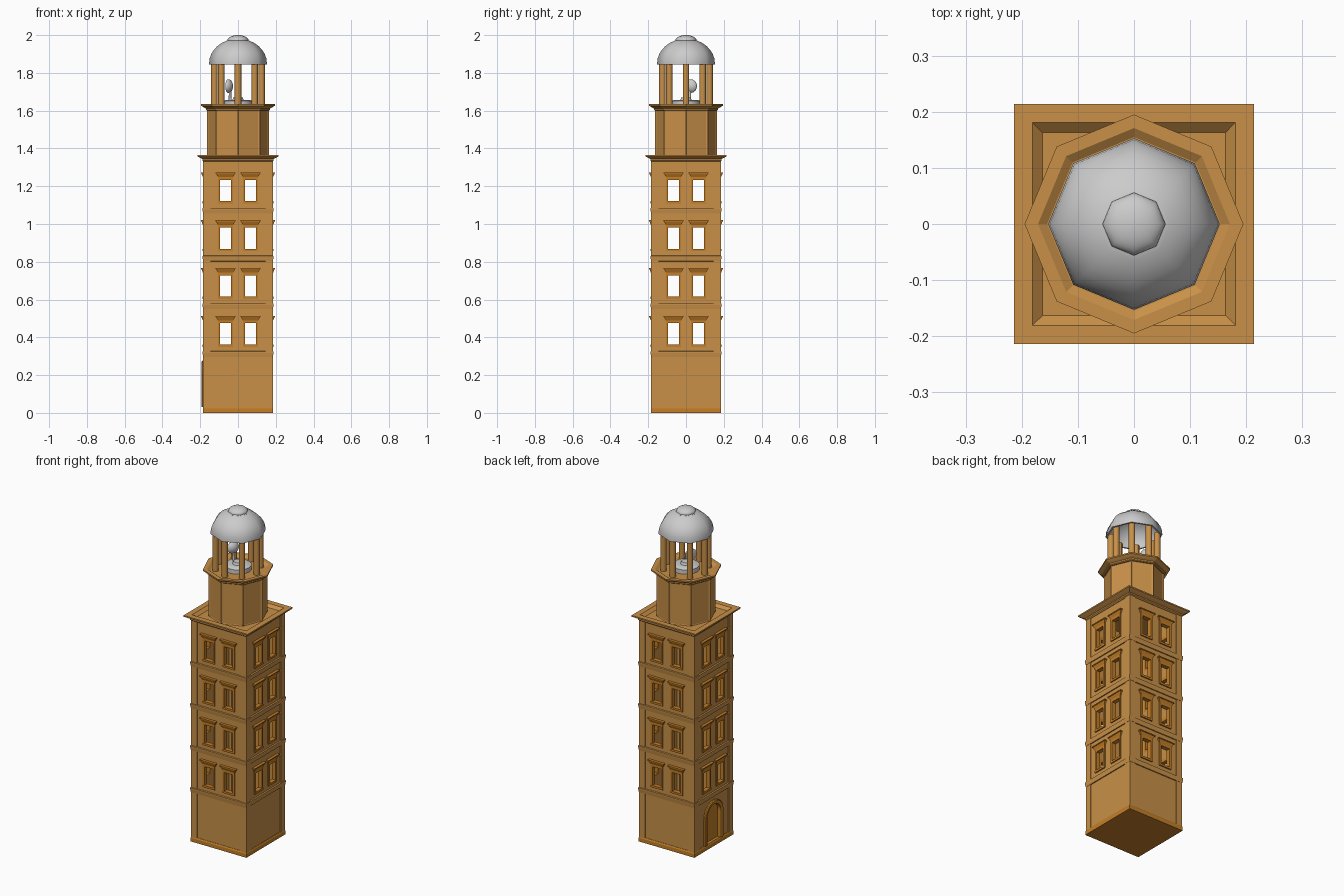
import bpy, bmesh
from math import pi, cos, sin, sqrt
from mathutils import Matrix, Vector

if "Cube" in bpy.data.objects:
    bpy.data.objects.remove(bpy.data.objects["Cube"])


def material(name, col):
    m = bpy.data.materials.new(name)
    m.diffuse_color = (*col, 1)
    m.use_nodes = True
    m.node_tree.nodes["Principled BSDF"].inputs["Base Color"].default_value = m.diffuse_color
    return m


STONE = material("stone", (0.58, 0.28, 0.065))
TRIM = material("trim", (0.55, 0.21, 0.02))


def finish(name, bm, mat=None, smooth=False):
    bmesh.ops.remove_doubles(bm, verts=bm.verts, dist=1e-5)
    bmesh.ops.recalc_face_normals(bm, faces=bm.faces)
    me = bpy.data.meshes.new(name)
    bm.to_mesh(me)
    bm.free()
    ob = bpy.data.objects.new(name, me)
    bpy.context.collection.objects.link(ob)
    if mat:
        me.materials.append(mat)
    if smooth:
        bpy.context.view_layer.objects.active = ob
        ob.select_set(True)
        bpy.ops.object.shade_smooth_by_angle(angle=0.9)
        ob.select_set(False)
    return ob


def lathe(bm, profile, n, closed=False, mtx=Matrix()):
    """Sweep (radius, z) points; n == 4 gives an axis-aligned square of that half-width."""
    k, a0 = (sqrt(2), pi / 4) if n == 4 else (1, 0)
    rings = [[bm.verts.new(mtx @ Vector((k * r * cos(a0 + 2 * pi * i / n), k * r * sin(a0 + 2 * pi * i / n), z)))
              for i in range(n)] for r, z in profile]
    pairs = list(zip(rings, rings[1:])) + ([(rings[-1], rings[0])] if closed else [])
    for a, b in pairs:
        for i in range(n):
            j = (i + 1) % n
            bm.faces.new((a[i], a[j], b[j], b[i]))


def box(bm, lo, hi, mtx=Matrix(), flare=0.0):
    """Box between corners; flare widens the top in x and toward -y."""
    vs = [bm.verts.new(mtx @ Vector((x + (flare if t and s else -flare if t else 0), y - (flare if t and not d else 0), z)))
          for t, z in enumerate((lo[2], hi[2])) for d, y in enumerate((lo[1], hi[1])) for s, x in enumerate((lo[0], hi[0]))]
    for f in ((0, 2, 3, 1), (4, 5, 7, 6), (0, 1, 5, 4), (2, 6, 7, 3), (0, 4, 6, 2), (1, 3, 7, 5)):
        bm.faces.new([vs[i] for i in f])


SIDES = [Matrix.Rotation(i * pi / 2, 4, 'Z') for i in range(4)]
H, STEP = 0.18, 0.253
STOREYS = [k * STEP for k in range(4)]

# Hollow shaft with paired window openings on every side
bm = bmesh.new()
xs = [-H, -0.095, -0.037, 0.037, 0.095, H]
zs = [0.02] + [z + s for s in STOREYS for z in (0.36, 0.475)] + [1.34]
for m in SIDES:
    for i in range(5):
        for j in range(len(zs) - 1):
            if i % 2 and j % 2:
                continue
            q = ((i, j), (i + 1, j), (i + 1, j + 1), (i, j + 1))
            bm.faces.new([bm.verts.new(m @ Vector((xs[a], -H, zs[b]))) for a, b in q])
shaft = finish("shaft_walls", bm, STONE)
mod = shaft.modifiers.new("thickness", 'SOLIDIFY')
mod.thickness, mod.offset, mod.use_even_offset = 0.02, -1, True


# Arched door on the left side
def arch(hw, spring, x):
    pts = [(-hw, 0.03)] + [(-hw * cos(pi * i / 12), spring + hw * sin(pi * i / 12)) for i in range(13)] + [(hw, 0.03)]
    return [Vector((x, y, z)) for y, z in pts]


def arch_slab(name, hw, x0, x1, mat=None):
    b = bmesh.new()
    f = b.faces.new([b.verts.new(p) for p in arch(hw, 0.19, x0)])
    r = bmesh.ops.extrude_face_region(b, geom=[f])
    bmesh.ops.translate(b, vec=(x1 - x0, 0, 0), verts=[v for v in r["geom"] if isinstance(v, bmesh.types.BMVert)])
    return finish(name, b, mat)


cutter = arch_slab("door_cutter", 0.066, -0.25, -0.12)
mod = shaft.modifiers.new("door_hole", 'BOOLEAN')
mod.operation, mod.solver, mod.object = 'DIFFERENCE', 'EXACT', cutter
bpy.context.view_layer.objects.active = shaft
for name in ("thickness", "door_hole"):
    bpy.ops.object.modifier_apply(modifier=name)
bpy.data.objects.remove(cutter)
arch_slab("door_panel", 0.067, -0.166, -0.16, TRIM)

bm = bmesh.new()
loops = [[bm.verts.new(p) for p in arch(hw, 0.19, x)]
         for hw, x in ((0.064, -0.16), (0.064, -0.188), (0.07, -0.192), (0.083, -0.192), (0.088, -0.187), (0.088, -0.175))]
for a, b in zip(loops, loops[1:] + loops[:1]):
    for i in range(len(a) - 1):
        bm.faces.new((a[i], a[i + 1], b[i + 1], b[i]))
for e in (0, -1):
    bm.faces.new([l[e] for l in loops])
finish("door_frame", bm, TRIM)

# Plinth and corner pilasters
bm = bmesh.new()
lathe(bm, [(0, 0), (0.186, 0), (0.186, 0.022), (0.182, 0.03), (0, 0.03)], 4)
finish("plinth", bm, TRIM)
bm = bmesh.new()
for m in SIDES:
    box(bm, (-0.184, -0.184, 0.025), (-0.145, -0.145, 1.34), m)
finish("corner_pilasters", bm, STONE)

# String courses between storeys
bm = bmesh.new()
for s in STOREYS:
    lathe(bm, [(0.175, 0.295 + s), (0.185, 0.297 + s), (0.188, 0.318 + s), (0.188, 0.325 + s), (0.175, 0.328 + s)], 4, True)
finish("string_courses", bm, STONE)

# Window frames with flared hoods
bm = bmesh.new()
for m in SIDES:
    for s in STOREYS:
        up = m @ Matrix.Translation((0, 0, s))
        for c in (-0.066, 0.066):
            for x in (c - 0.04, c + 0.028):
                box(bm, (x, -0.186, 0.36), (x + 0.012, -0.16, 0.475), up)
            box(bm, (c - 0.04, -0.187, 0.35), (c + 0.04, -0.16, 0.362), up)
            box(bm, (c - 0.04, -0.186, 0.475), (c + 0.04, -0.16, 0.492), up)
            box(bm, (c - 0.042, -0.186, 0.49), (c + 0.042, -0.172, 0.508), up, 0.008)
            box(bm, (c - 0.053, -0.197, 0.508), (c + 0.053, -0.172, 0.514), up)
finish("window_frames", bm, TRIM)

# Main cornice with a sunken roof
bm = bmesh.new()
lathe(bm, [(0, 1.33), (0.182, 1.33), (0.188, 1.336), (0.188, 1.344), (0.2, 1.35), (0.214, 1.358), (0.214, 1.366),
           (0.181, 1.366), (0.163, 1.35), (0, 1.35)], 4)
finish("main_cornice", bm, STONE)

# Octagonal drum with recessed panels, and its cornice
bm = bmesh.new()
lathe(bm, [(0.163, 1.345), (0.163, 1.61)], 8)
bmesh.ops.recalc_face_normals(bm, faces=bm.faces)
bmesh.ops.inset_individual(bm, faces=bm.faces[:], thickness=0.013, depth=-0.005)
finish("drum", bm, STONE)
bm = bmesh.new()
lathe(bm, [(0, 1.6), (0.165, 1.6), (0.17, 1.604), (0.17, 1.612), (0.182, 1.618), (0.195, 1.626), (0.195, 1.634),
           (0.171, 1.634), (0.155, 1.624), (0, 1.624)], 8)
finish("drum_cornice", bm, STONE)

# Belfry columns
bm = bmesh.new()
for i in range(8):
    a = i * pi / 4
    lathe(bm, [(0, 1.62), (0.0175, 1.62), (0.0175, 1.855), (0, 1.855)], 10,
          mtx=Matrix.Translation((0.125 * cos(a), 0.125 * sin(a), 0)))
finish("lantern_columns", bm, STONE, True)

# Hollow dome and cap
bm = bmesh.new()
T = [pi * i / 16 for i in range(9)]
outer = [(0.153, 1.845)] + [(0.153 * cos(t), 1.851 + 0.13 * sin(t)) for t in T]
inner = [(0.143 * cos(t), 1.845 + 0.125 * sin(t)) for t in reversed(T)]
lathe(bm, outer + inner, 8, True)
finish("dome", bm, None, True)
bm = bmesh.new()
lathe(bm, [(0, 1.96), (0.062, 1.964), (0.062, 1.97)] + [(0.056 * cos(t), 1.972 + 0.028 * sin(t)) for t in T], 8)
finish("dome_cap", bm, None, True)

# Lamp on a round base
bm = bmesh.new()
lathe(bm, [(0, 1.624), (0.075, 1.624), (0.075, 1.65), (0.065, 1.656), (0.03, 1.656), (0.025, 1.67), (0, 1.67)], 16)
finish("lamp_base", bm, None, True)
place = Matrix.Translation((-0.046, 0.022, 1.73)) @ Matrix.Rotation(-0.4, 4, 'Z') @ Matrix.Rotation(-pi / 2, 4, 'Y')
bm = bmesh.new()
lathe(bm, [(0, -0.018), (0.015, -0.016), (0.032, -0.006), (0.036, 0), (0.036, 0.008), (0.03, 0.01), (0, 0.014)], 16, mtx=place)
finish("lamp_head", bm, None, True)
bm = bmesh.new()
lathe(bm, [(0, 1.65), (0.008, 1.65), (0.006, 1.71), (0, 1.71)], 8, mtx=Matrix.Translation((-0.042, 0.02, 0)))
finish("lamp_post", bm, None, True)
